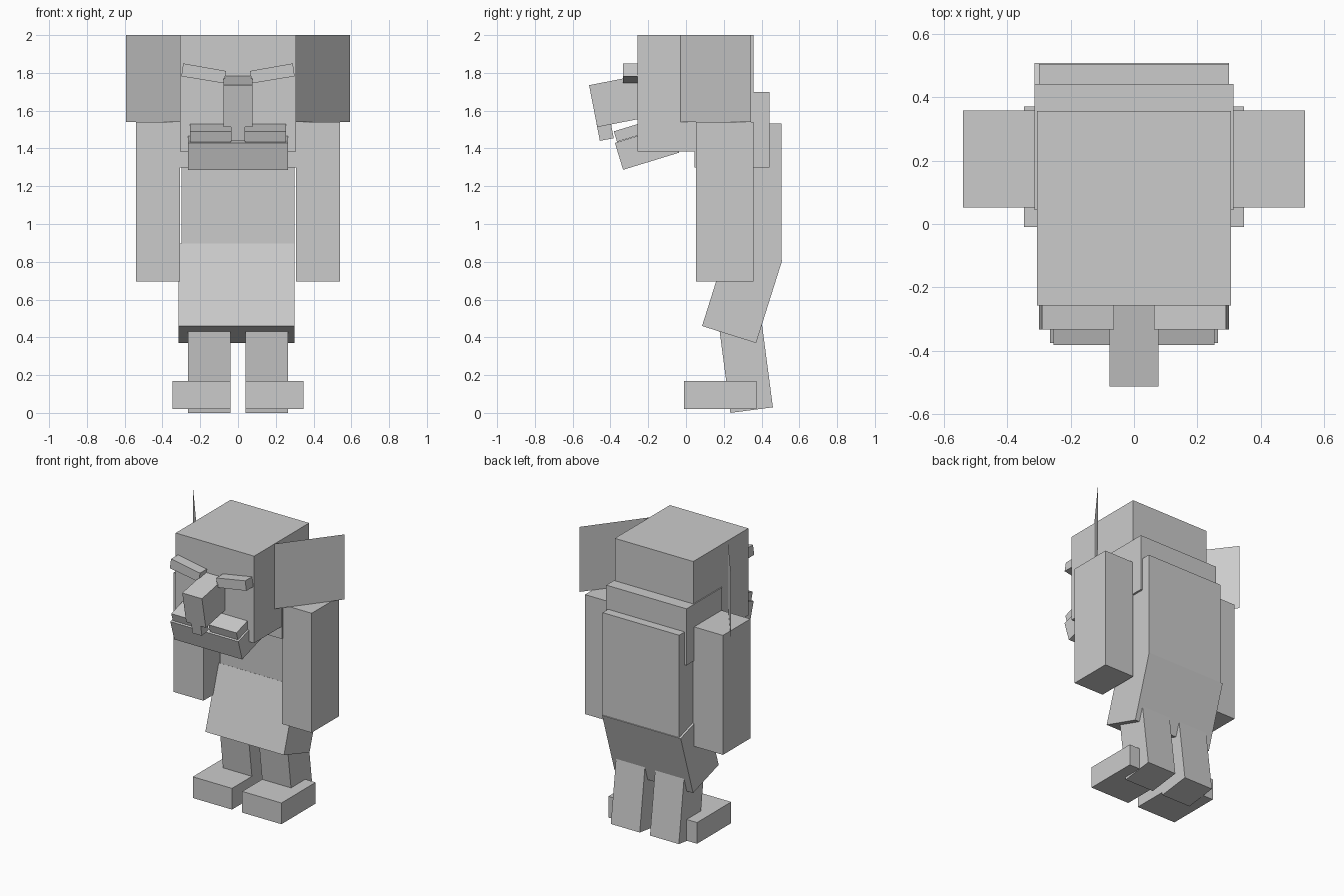
import bpy, bmesh, math

cube = bpy.data.objects.get("Cube")
if cube:
    bpy.data.objects.remove(cube, do_unlink=True)

grey = bpy.data.materials.new("plain_grey")
grey.use_nodes = True
GREY = (0.6, 0.6, 0.6, 1.0)
grey.diffuse_color = GREY
for node in grey.node_tree.nodes:
    if node.type == 'BSDF_PRINCIPLED':
        node.inputs["Base Color"].default_value = GREY


def finish(name, bm):
    bmesh.ops.recalc_face_normals(bm, faces=bm.faces)
    mesh = bpy.data.meshes.new(name)
    bm.to_mesh(mesh)
    bm.free()
    mesh.materials.append(grey)
    obj = bpy.data.objects.new(name, mesh)
    bpy.context.collection.objects.link(obj)
    return obj


def prism(name, profile, axis_point, a, b):
    """Extrude a four-point profile between a and b; axis_point places it in 3D."""
    bm = bmesh.new()
    near = [bm.verts.new(axis_point(p, a)) for p in profile]
    far = [bm.verts.new(axis_point(p, b)) for p in profile]
    bm.faces.new(near)
    bm.faces.new(far)
    for i in range(4):
        j = (i + 1) % 4
        bm.faces.new((near[i], near[j], far[j], far[i]))
    return finish(name, bm)


def block(name, x0, x1, y, z, depth, height, tilt=0.0):
    """Box whose lower front edge is at (y, z), tilted in the side plane."""
    c, s = math.cos(math.radians(tilt)), math.sin(math.radians(tilt))
    profile = [(y + d * c - h * s, z + d * s + h * c)
               for d, h in ((0, 0), (depth, 0), (depth, height), (0, height))]
    return prism(name, profile, lambda p, x: (x, p[0], p[1]), x0, x1)


def pair(name, x0, x1, *args):
    block("left_" + name, x0, x1, *args)
    block("right_" + name, -x1, -x0, *args)


# Head and body
block("head", -0.307, 0.307, -0.258, 1.385, 0.615, 0.615)
block("shoulder_yoke", -0.314, 0.314, 0.045, 1.30, 0.398, 0.40)
block("torso", -0.30, 0.30, 0.225, 0.80, 0.28, 0.733)
block("hips", -0.315, 0.30, 0.085, 0.46, 0.30, 0.459, -17.5)

# Limbs
pair("arm", 0.307, 0.54, 0.052, 0.695, 0.306, 0.845)
pair("leg", 0.04, 0.266, 0.235, 0.0, 0.227, 0.50, 7.5)
pair("foot", 0.04, 0.347, -0.01, 0.02, 0.382, 0.15)

# Face
block("nose", -0.077, 0.077, -0.47, 1.513, 0.30, 0.226, 11)
block("nose_tip", -0.037, 0.037, -0.456, 1.44, 0.075, 0.09, 11)
block("jaw", -0.266, 0.266, -0.333, 1.287, 0.31, 0.149, 17)
pair("moustache", 0.037, 0.255, -0.365, 1.435, 0.20, 0.058, 17)

for side, sx in (("left", 1), ("right", -1)):
    # Slanted eyebrow, higher at the outer end
    brow = [(0.063, 1.81), (0.29, 1.85), (0.30, 1.782), (0.074, 1.745)]
    prism(side + "_eyebrow", brow,
          lambda p, y, sx=sx: (sx * p[0], y, p[1]), -0.334, -0.25)
    # Thin upright ear swept backwards
    bm = bmesh.new()
    bm.faces.new([bm.verts.new((sx * x, y, z)) for x, y, z in
                  ((0.307, -0.03, 1.54), (0.592, 0.345, 1.54),
                   (0.592, 0.345, 2.0), (0.307, -0.03, 2.0))])
    finish(side + "_ear", bm)
